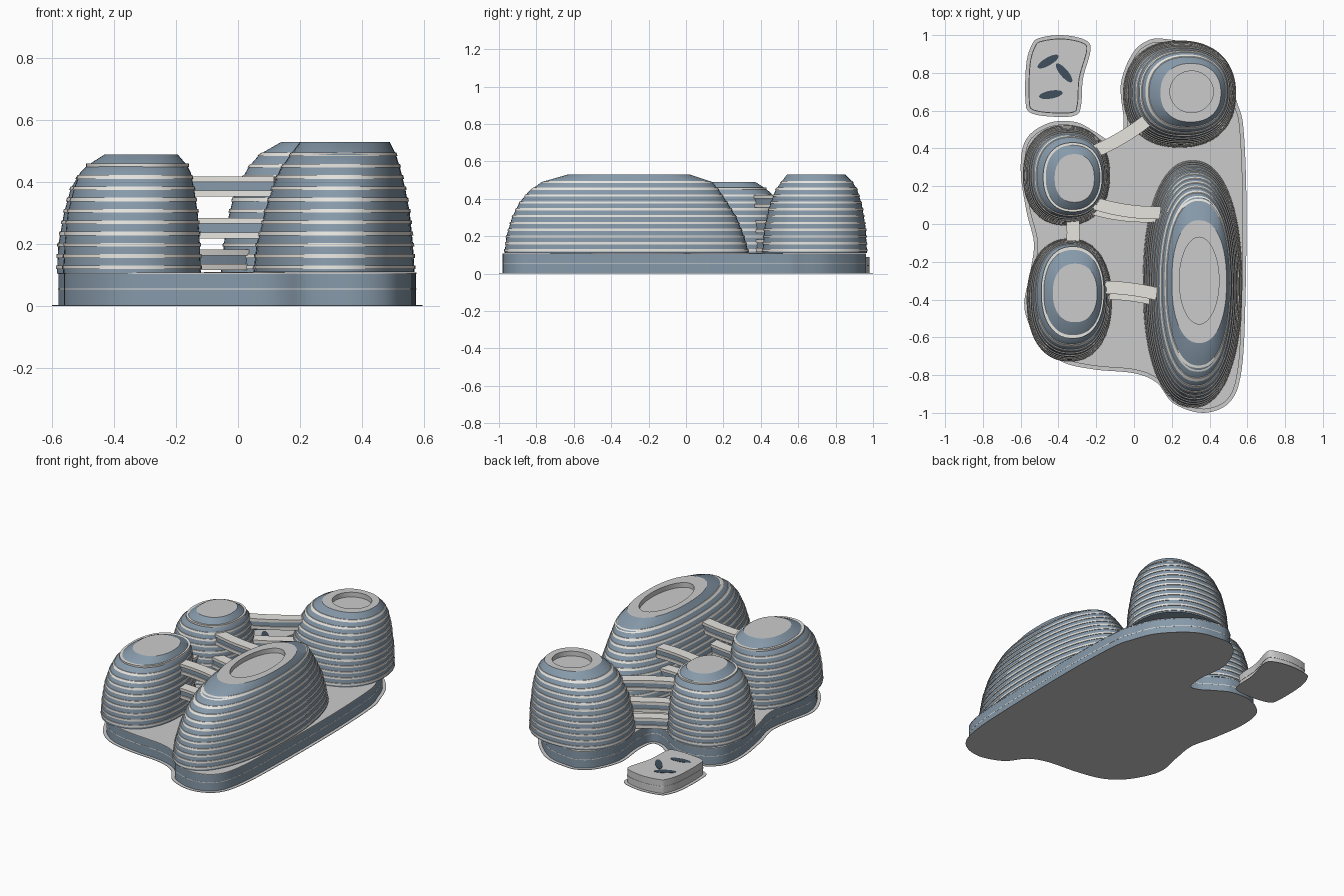
import bpy, bmesh, math
from mathutils import Vector

if "Cube" in bpy.data.objects:
    bpy.data.objects.remove(bpy.data.objects["Cube"])


def material(name, col):
    m = bpy.data.materials.new(name)
    m.diffuse_color = (*col, 1)
    m.use_nodes = True
    m.node_tree.nodes["Principled BSDF"].inputs["Base Color"].default_value = m.diffuse_color
    return m


GLASS = material("blue_glass", (0.24, 0.32, 0.40))
WHITE = material("white_slab", (0.80, 0.78, 0.74))
DARK = material("dark_glass", (0.05, 0.08, 0.11))


def finish(bm, name, mat=None):
    bmesh.ops.recalc_face_normals(bm, faces=bm.faces)
    me = bpy.data.meshes.new(name)
    bm.to_mesh(me)
    bm.free()
    ob = bpy.data.objects.new(name, me)
    bpy.context.collection.objects.link(ob)
    if mat:
        me.materials.append(mat)
    bpy.ops.object.select_all(action='DESELECT')
    bpy.context.view_layer.objects.active = ob
    ob.select_set(True)
    bpy.ops.object.shade_smooth_by_angle(angle=math.radians(30))
    return ob


def loft(bm, rings, first=True, last=True):
    """Skin a stack of closed rings, optionally capping the ends."""
    vs = [[bm.verts.new(p) for p in r] for r in rings]
    n = len(vs[0])
    for a, b in zip(vs, vs[1:]):
        for i in range(n):
            bm.faces.new((a[i], a[(i + 1) % n], b[(i + 1) % n], b[i]))
    if first:
        bm.faces.new(vs[0][::-1])
    if last:
        bm.faces.new(vs[-1])


def oval(sec, grow=0.0, p=2.25, n=72):
    """Superellipse ring from (z, xmin, xmax, ymin, ymax)."""
    z, x0, x1, y0, y1 = sec
    pts = []
    for i in range(n):
        t = 2 * math.pi * i / n
        c, s = math.cos(t), math.sin(t)
        pts.append(((x0 + x1) / 2 + ((x1 - x0) / 2 + grow) * math.copysign(abs(c) ** (2 / p), c),
                    (y0 + y1) / 2 + ((y1 - y0) / 2 + grow) * math.copysign(abs(s) ** (2 / p), s), z))
    return pts


def section(profile, z):
    for a, b in zip(profile, profile[1:]):
        if a[0] <= z <= b[0]:
            t = (z - a[0]) / (b[0] - a[0])
            return tuple(u + (v - u) * t for u, v in zip(a, b))
    return profile[-1]


def smooth_outline(pts, sub=6):
    """Closed Catmull-Rom curve through 2D points."""
    P = [Vector(p) for p in pts]
    out, n = [], len(P)
    for i in range(n):
        a, b, c, d = P[i - 1], P[i], P[(i + 1) % n], P[(i + 2) % n]
        for k in range(sub):
            t = k / sub
            out.append(0.5 * (2 * b + (c - a) * t + (2 * a - 5 * b + 4 * c - d) * t * t
                              + (3 * b - a - 3 * c + d) * t ** 3))
    return out


def inset(pts, d):
    """Move a clockwise outline inwards by d."""
    out = []
    for i, p in enumerate(pts):
        t = (pts[(i + 1) % len(pts)] - pts[i - 1]).normalized()
        out.append(p + Vector((t.y, -t.x)) * d)
    return out


def prism(name, outline, z0, z1, mat=None, cap=True):
    bm = bmesh.new()
    loft(bm, [[(p[0], p[1], z) for p in outline] for z in (z0, z1)], True, cap)
    return finish(bm, name, mat)


# Ground sheet and podium
site = smooth_outline([
    (.16, .98), (.32, .94), (.48, .79), (.55, .63), (.58, .50), (.595, .13), (.59, -.40),
    (.57, -.77), (.51, -.94), (.37, -1.0), (.21, -.95), (.12, -.84), (0, -.79), (-.21, -.77),
    (-.38, -.73), (-.50, -.63), (-.58, -.45), (-.55, -.26), (-.53, -.10), (-.57, .07),
    (-.60, .29), (-.57, .45), (-.45, .535), (-.31, .54), (-.21, .49), (-.13, .44),
    (-.07, .44), (-.055, .55), (-.07, .74), (-.01, .90), (.07, .97)])
prism("ground_sheet", site, 0, .003)
wall = inset(site, .02)
prism("podium_wall", wall, .001, .104, GLASS)
prism("podium_roof", inset(site, .019), .104, .108)
prism("podium_band", inset(site, .0195), .053, .057, WHITE)

# Courtyard plates on the podium roof
for i, (x0, x1, y0, y1) in enumerate([(-.11, .15, .02, .42), (-.11, .03, -.51, 0)]):
    prism(f"courtyard_{i}", oval((0, x0, x1, y0, y1), p=2), .107, .110)

# Tower profiles: z, xmin, xmax, ymin, ymax
TOWERS = {
    "long_tower": [(.11, .05, .57, -.97, .335), (.20, .06, .565, -.96, .31),
                   (.30, .085, .555, -.93, .27), (.38, .11, .54, -.89, .22),
                   (.44, .135, .525, -.84, .18), (.49, .17, .51, -.77, .14),
                   (.53, .20, .49, -.63, .02)],
    "rear_tower": [(.11, -.055, .537, .408, .968), (.25, -.04, .532, .42, .96),
                   (.37, -.01, .52, .45, .94), (.45, .035, .505, .48, .915),
                   (.49, .07, .49, .51, .89), (.53, .14, .46, .54, .85)],
    "middle_tower": [(.105, -.585, -.13, -.005, .52), (.20, -.58, -.133, .0, .515),
                     (.30, -.562, -.14, .015, .50), (.38, -.54, -.15, .03, .48),
                     (.43, -.51, -.16, .05, .455), (.455, -.475, -.175, .07, .425),
                     (.49, -.42, -.21, .115, .37)],
    "front_tower": [(.105, -.565, -.12, -.725, -.08), (.20, -.56, -.123, -.72, -.083),
                    (.30, -.55, -.13, -.70, -.09), (.38, -.53, -.142, -.67, -.10),
                    (.43, -.51, -.152, -.63, -.11), (.455, -.485, -.165, -.60, -.125),
                    (.49, -.43, -.195, -.52, -.21)],
}
RECESS = {"long_tower": (.24, .45, -.53, -.07), "rear_tower": (.19, .42, .59, .81)}

for name, prof in TOWERS.items():
    # Glazed body
    bm = bmesh.new()
    loft(bm, [oval(s) for s in prof], True, False)
    finish(bm, name + "_glass", GLASS)
    # Projecting floor slabs
    bm = bmesh.new()
    zmax = .50 if name in RECESS else .43
    z = .125
    while z < zmax:
        loft(bm, [oval(section(prof, h), .004) for h in (z - .006, z + .006)])
        z += .0365
    finish(bm, name + "_floor_slabs", WHITE)
    # Roof: sunken well on the tall towers, flat cap and collar on the others
    bm = bmesh.new()
    if name in RECESS:
        r = RECESS[name]
        loft(bm, [oval(prof[-1]), oval((.53, *r), p=2), oval((.50, *r), p=2)], False, True)
    else:
        loft(bm, [oval(prof[-1])], False, True)
        ring = bmesh.new()
        sec = prof[-2][1:]
        loft(ring, [oval((h, *sec), .006) for h in (.449, .460)])
        finish(ring, name + "_collar", WHITE)
    finish(bm, name + "_roof")


# Curved bridges: two slabs with glass between
def bridge(name, a, b, bow, z, w=.034):
    a, b = Vector(a), Vector(b)
    side = (b - a).normalized()
    side = Vector((-side.y, side.x))
    for part, lo, hi, half, mat in (("floor", -.032, -.012, w, WHITE), ("glass", -.012, .016, w * .8, GLASS),
                                    ("roof", .016, .034, w, WHITE)):
        rings = []
        for k in range(9):
            t = k / 8
            c = a.lerp(b, t) + side * bow * 4 * t * (1 - t)
            l, r = c + side * half, c - side * half
            rings.append([(l.x, l.y, z + lo), (r.x, r.y, z + lo), (r.x, r.y, z + hi), (l.x, l.y, z + hi)])
        bm = bmesh.new()
        loft(bm, rings)
        finish(bm, f"{name}_{part}", mat)


LEVELS = (.385, .25, .148)
for i, z in enumerate(LEVELS):
    bridge(f"rear_bridge_{i}", (-.22, .38), (.07, .55), -.012, z)
for i, z in enumerate(LEVELS[:2]):
    d = .03 * i
    bridge(f"middle_bridge_{i}", (-.21, .11 - d), (.14, .06 - d * .5), -.015, z)
    bridge(f"front_bridge_{i}", (-.19, -.335 - d), (.12, -.37 - d), .01, z)
bridge("link_bridge", (-.325, .06), (-.325, -.15), .003, LEVELS[1])

# Small pavilion with oval rooflights
pav = smooth_outline([(-.50, .985), (-.38, 1.0), (-.26, .975), (-.23, .92), (-.27, .77), (-.28, .63),
                      (-.31, .575), (-.43, .568), (-.55, .59), (-.575, .66), (-.57, .85), (-.54, .95)])
prism("pavilion_sheet", pav, 0, .003)
prism("pavilion_body", inset(pav, .02), .001, .088)
prism("pavilion_band", inset(pav, .018), .040, .046, WHITE)
for i, (x, y, ang) in enumerate([(-.455, .86, 30), (-.37, .80, -50), (-.44, .685, 10)]):
    ob = prism(f"rooflight_{i}", oval((0, -.063, .063, -.021, .021), p=2, n=32), .08, .090, DARK)
    ob.location = (x, y, 0)
    ob.rotation_euler.z = math.radians(ang)
